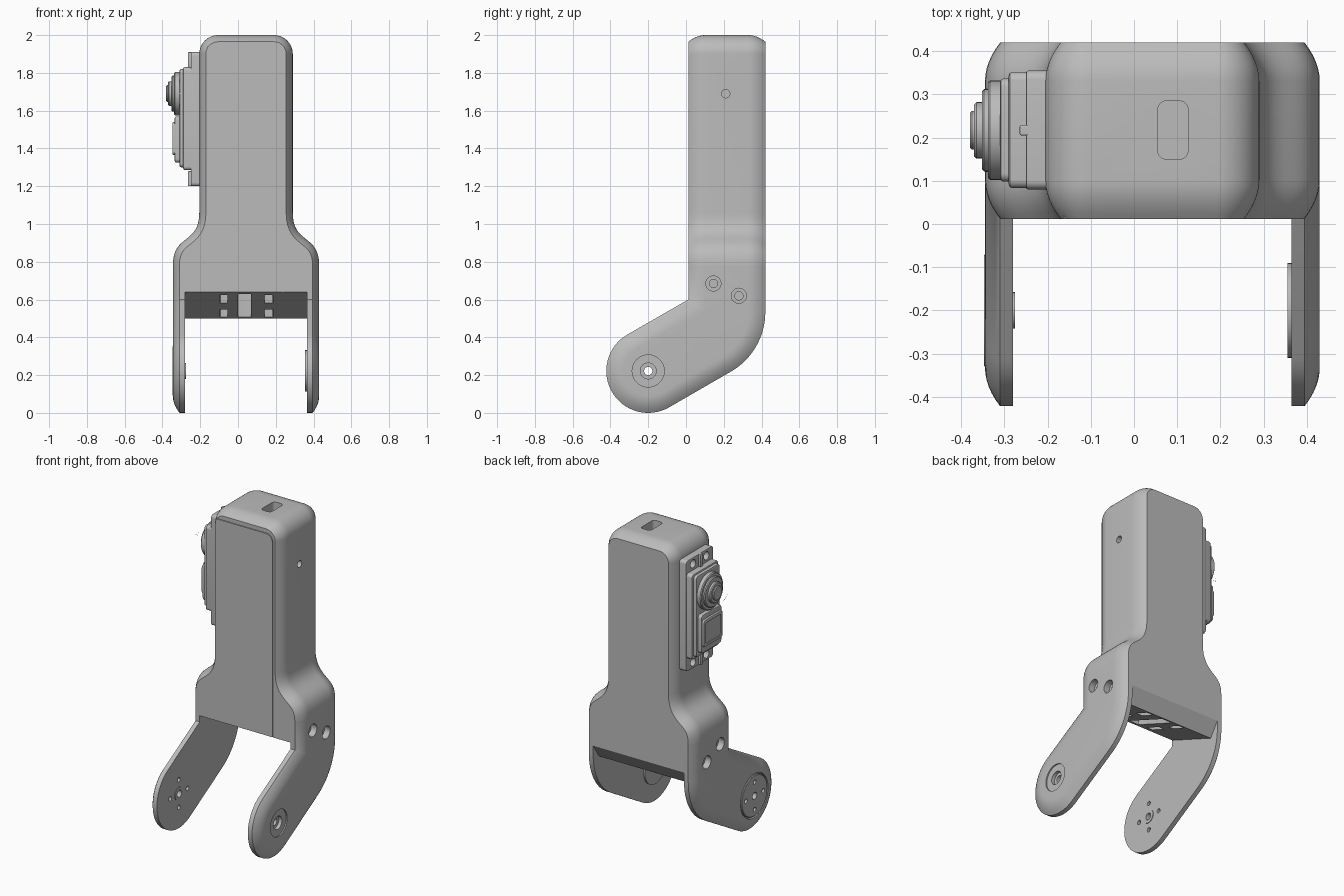
import bpy, bmesh, math
from mathutils import Vector

if "Cube" in bpy.data.objects:
    bpy.data.objects.remove(bpy.data.objects["Cube"], do_unlink=True)

grey = bpy.data.materials.new("plain grey")
grey.use_nodes = True
COLOUR = (0.5, 0.5, 0.5, 1)
grey.diffuse_color = COLOUR
for node in grey.node_tree.nodes:
    if node.type == 'BSDF_PRINCIPLED':
        node.inputs["Base Color"].default_value = COLOUR

CX = 0.0425                 # middle of the body across x
FRONT, BACK = 0.012, 0.42   # body depth
PIVOT = (-0.2, 0.222)       # arm pivot (y, z)
CROWN_W, CROWN_D = 0.09, 0.035
parts = []


def arc(cx, cy, r, a0, a1, n=16):
    angles = [math.radians(a0 + (a1 - a0) * i / n) for i in range(n + 1)]
    return [(cx + r * math.cos(a), cy + r * math.sin(a)) for a in angles]


def rounded(a0, a1, b0, b1, r):
    return (arc(a1 - r, b1 - r, r, 0, 90, 6) + arc(a0 + r, b1 - r, r, 90, 180, 6)
            + arc(a0 + r, b0 + r, r, 180, 270, 6) + arc(a1 - r, b0 + r, r, 270, 360, 6))


def inset(points, d):
    """Move a counterclockwise outline inwards by d."""
    pts = []
    for p in map(Vector, points):
        if not pts or (p - pts[-1]).length > 1e-5:
            pts.append(p)
    if (pts[0] - pts[-1]).length < 1e-5:
        pts.pop()
    out = []
    for i, p in enumerate(pts):
        e1 = (p - pts[i - 1]).normalized()
        e2 = (pts[(i + 1) % len(pts)] - p).normalized()
        n1, n2 = Vector((-e1.y, e1.x)), Vector((-e2.y, e2.x))
        out.append(p + (n1 + n2) * (d / (1 + n1.dot(n2))))
    return out


def loft(name, outline, axis, levels, clip=None):
    """Stack an outline along an axis; levels are (position, inset) pairs."""
    place = {'x': lambda p, t: (t, p.x, p.y),
             'y': lambda p, t: (p.x, t, p.y),
             'z': lambda p, t: (p.x, p.y, t)}[axis]
    bm = bmesh.new()
    rings = [[bm.verts.new(place(p, t)) for p in inset(outline, d)] for t, d in levels]
    for low, high in zip(rings, rings[1:]):
        for i in range(len(low)):
            bm.faces.new((low[i - 1], low[i], high[i], high[i - 1]))
    bm.faces.new(rings[0])
    bm.faces.new(rings[-1])
    if clip:
        height, keep_above = clip
        cut = bmesh.ops.bisect_plane(
            bm, geom=bm.verts[:] + bm.edges[:] + bm.faces[:],
            plane_co=(0, 0, height), plane_no=(0, 0, 1),
            clear_inner=keep_above, clear_outer=not keep_above)
        edges = [g for g in cut["geom_cut"] if isinstance(g, bmesh.types.BMEdge)]
        bmesh.ops.edgeloop_fill(bm, edges=edges)
    bmesh.ops.recalc_face_normals(bm, faces=bm.faces[:])
    mesh = bpy.data.meshes.new(name)
    bm.to_mesh(mesh)
    bm.free()
    mesh.materials.append(grey)
    ob = bpy.data.objects.new(name, mesh)
    bpy.context.scene.collection.objects.link(ob)
    parts.append(ob)
    return ob


def disc(name, x0, x1, y, z, r, edge=0):
    x_in = x1 + math.copysign(edge, x0 - x1)
    levels = [(x0, 0), (x_in, 0), (x1, edge)] if edge else [(x0, 0), (x1, 0)]
    return loft(name, arc(y, z, r, 0, 360, 40), 'x', levels)


def plate(name, x0, x1, y0, y1, z0, z1, r=0.02, edge=0.008):
    """Rounded block standing off the side, softened at its outer end x1."""
    return loft(name, rounded(y0, y1, z0, z1, r), 'x',
                [(x0, 0), (x1 + edge, 0), (x1 + 0.3 * edge, 0.3 * edge), (x1, edge)])


def cut(target, cutter):
    cutter.hide_render = True
    parts.remove(cutter)
    mod = target.modifiers.new("cut", 'BOOLEAN')
    mod.operation, mod.solver, mod.object = 'DIFFERENCE', 'EXACT', cutter
    bpy.context.view_layer.objects.active = target
    bpy.ops.object.modifier_apply(modifier=mod.name)
    bpy.data.objects.remove(cutter, do_unlink=True)


# Upper housing: flared silhouette with crowned edges front and back
def flare(t):
    u = 1 - t
    return (0.3875 * (u**3 + 3 * u * u * t) + 0.2475 * (3 * u * t * t + t**3),
            0.78 * u**3 + 0.95 * 3 * u * u * t + 0.89 * 3 * u * t * t + 1.06 * t**3)


half = [(0.3875, 0.7)] + [flare(i / 16) for i in range(17)] + arc(0.1475, 1.9, 0.1, 0, 90)
shape = [(CX + x, z) for x, z in half] + [(CX - x, z) for x, z in reversed(half)]
steps = [(CROWN_W * k / 6, CROWN_D * (1 - k / 6) ** 2) for k in range(7)]
levels = [(FRONT + t, d) for t, d in steps] + [(BACK - t, d) for t, d in reversed(steps)]
housing = loft("upper_housing", shape, 'y', levels, clip=(0.78, True))

# Lower housing between the arms, with a slanted underside
lower = loft("lower_housing",
             [(BACK, 0.78), (FRONT, 0.78), (FRONT, 0.64), (0.36, 0.5), (BACK, 0.59)],
             'x', [(CX - 0.3225, 0), (CX + 0.3225, 0)])
for x0, x1, y0, y1 in [(0, 0.07, 0.04, 0.34), (-0.095, -0.055, 0.24, 0.34),
                       (-0.095, -0.055, 0.05, 0.16), (0.14, 0.185, 0.24, 0.34),
                       (0.14, 0.185, 0.05, 0.16)]:
    cut(lower, loft("pocket", rounded(x0, x1, y0, y1, 0.005), 'z', [(0.4, 0), (0.7, 0)]))

# Cover seam on the front
seam = [(-0.3, 1.94)] + arc(0.19, 1.89, 0.05, 90, 0, 8) + [(0.24, 0.5)]
inner = [(-0.3, 1.935)] + arc(0.19, 1.89, 0.045, 90, 0, 8) + [(0.235, 0.5)]
for body in (housing, lower):
    cut(body, loft("seam_groove", inner + seam[::-1], 'y', [(-0.05, 0), (FRONT + 0.006, 0)]))

# Cable slot on top and small hole in the side
cut(housing, loft("slot", rounded(0.055, 0.125, 0.15, 0.285, 0.02), 'z', [(1.85, 0), (2.1, 0)]))
cut(housing, disc("hole", 0.2, 0.35, 0.21, 1.69, 0.022))

# Two bent arms with crowned outer faces
profile = ([(BACK, 0.9), (FRONT, 0.9), (FRONT, 0.6)] + arc(*PIVOT, 0.222, 120, 300, 32)
           + arc(0.056, 0.534, 0.364, -60, 0))
arms = {}
for side, label in ((1, "left"), (-1, "right")):
    outer = CX + side * 0.3875
    levels = [(CX + side * 0.3225, 0)] + [(outer - side * d, t) for t, d in steps]
    arm = loft(label + "_arm", profile, 'x', levels, clip=(0.78, False))
    for y, z in ((0.145, 0.685), (0.28, 0.62)):
        cut(arm, disc("screw_head", outer - side * 0.04, outer + side * 0.1, y, z, 0.04))
        cut(arm, disc("screw_hole", outer - side * 0.055, outer, y, z, 0.022))
    arms[side] = arm

# Left pivot: washer recess, bearing boss and through hole
edge = CX + 0.3875
cut(arms[1], disc("washer_recess", edge - 0.008, 0.6, *PIVOT, 0.085))
cut(arms[1], disc("bore", edge - 0.03, 0.6, *PIVOT, 0.042))
boss = disc("bearing_boss", 0.37, 0.355, *PIVOT, 0.11)
for ob in (arms[1], boss):
    cut(ob, disc("bore", 0.3, 0.6, *PIVOT, 0.022))

# Right pivot: round horn set in a recess with four screw holes
edge = CX - 0.3875
cut(arms[-1], disc("horn_recess", edge + 0.02, -0.6, *PIVOT, 0.14))
horn = disc("horn", edge + 0.022, edge - 0.002, *PIVOT, 0.132, 0.004)
hub = disc("horn_hub", -0.3, -0.276, *PIVOT, 0.042)
for ob in (arms[-1], horn, hub):
    cut(ob, disc("bore", -0.6, -0.2, *PIVOT, 0.022))
for y, z in arc(*PIVOT, 0.088, 0, 270, 3):
    for ob in (arms[-1], horn):
        cut(ob, disc("screw_hole", -0.6, -0.2, y, z, 0.014))

# Servo on the right side of the housing
SY, SZ = 0.217, 1.69
flange = plate("servo_flange", -0.18, -0.25, 0.08, 0.355, 1.2, 1.91, 0.02, 0.005)
for z in (1.24, 1.87):
    for y in (0.15, 0.285):
        cut(flange, disc("flange_hole", -0.215, -0.3, y, z, 0.026))
    plate("flange_rib", -0.22, -0.265, SY - 0.012, SY + 0.012, z - 0.04, z + 0.04, 0.004, 0.004)
plate("servo_case", -0.18, -0.29, 0.083, 0.352, 1.285, 1.83)
plate("servo_cap", -0.28, -0.31, 0.098, 0.337, 1.3, 1.82)
plate("servo_lower_step", -0.3, -0.335, 0.115, 0.32, 1.325, 1.57)
pad = plate("servo_pad", -0.3, -0.348, 0.12, 0.315, 1.365, 1.54)
cut(pad, loft("pad_recess", rounded(0.14, 0.295, 1.385, 1.52, 0.015), 'x',
              [(-0.343, 0), (-0.4, 0)]))
for i, (x, r) in enumerate([(-0.338, 0.115), (-0.352, 0.095), (-0.37, 0.065), (-0.38, 0.045)]):
    disc("output_ring_%d" % (i + 1), -0.29, x, SY, SZ, r, 0.005)

# Toothed output shaft
TEETH = 24
teeth = []
for i in range(TEETH * 4):
    a = math.tau * i / (TEETH * 4)
    r = 0.041 if i % 4 < 2 else 0.035
    teeth.append((SY + r * math.cos(a), SZ + r * math.sin(a)))
shaft = loft("output_shaft", teeth, 'x', [(-0.35, 0), (-0.428, 0), (-0.433, 0.004)])
cut(shaft, disc("shaft_bore", -0.39, -0.5, SY, SZ, 0.02))

# Smooth shading with sharp edges kept
bpy.ops.object.select_all(action='DESELECT')
for ob in parts:
    ob.select_set(True)
bpy.context.view_layer.objects.active = housing
bpy.ops.object.shade_smooth_by_angle(angle=math.radians(32))
